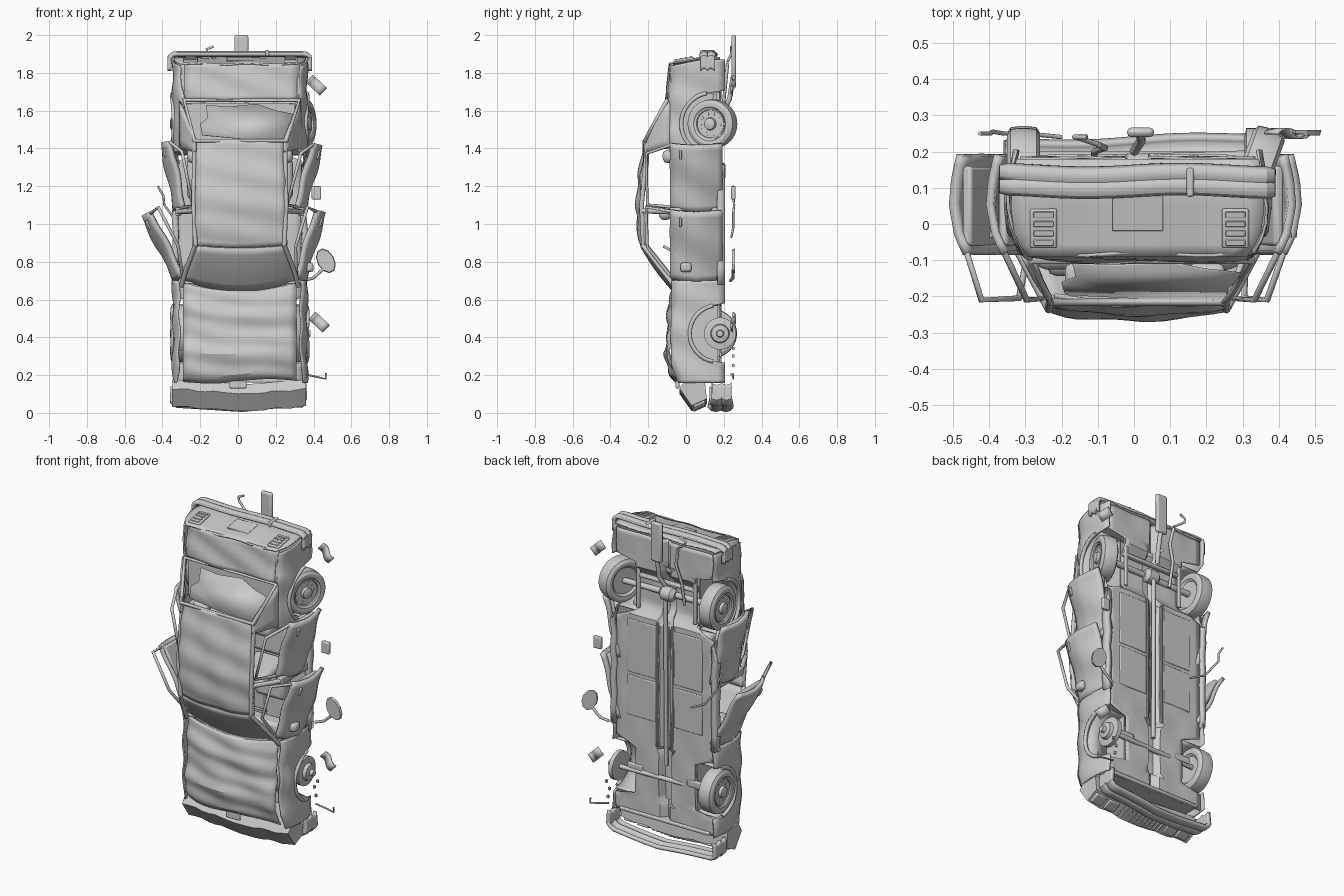
import bpy, bmesh, math, random
from mathutils import Vector, Euler

if "Cube" in bpy.data.objects:
    bpy.data.objects.remove(bpy.data.objects["Cube"])
random.seed(4)
CX = 0.01
pi, sin, cos = math.pi, math.sin, math.cos


def lerp(t, pts):
    if t <= pts[0][0]:
        return pts[0][1]
    for (a, p), (b, q) in zip(pts, pts[1:]):
        if t <= b:
            return p + (q - p) * (t - a) / (b - a)
    return pts[-1][1]


def mesh(name, verts, faces, loc=(0, 0, 0), rot=(0, 0, 0), thick=0, bevel=0):
    me = bpy.data.meshes.new(name)
    me.from_pydata([tuple(v) for v in verts], [], faces)
    bm = bmesh.new()
    bm.from_mesh(me)
    bmesh.ops.recalc_face_normals(bm, faces=bm.faces)
    bm.to_mesh(me)
    bm.free()
    ob = bpy.data.objects.new(name, me)
    bpy.context.collection.objects.link(ob)
    ob.location, ob.rotation_euler = loc, rot
    if thick:
        m = ob.modifiers.new("thickness", 'SOLIDIFY')
        m.thickness, m.offset = thick, 0
    if bevel:
        m = ob.modifiers.new("bevel", 'BEVEL')
        m.width, m.segments = bevel, 2
    return ob


def sheet(name, f, nu, nv, thick=0.008, **kw):
    vs = [f(i / nu, j / nv) for i in range(nu + 1) for j in range(nv + 1)]
    fs = [(i * (nv + 1) + j, i * (nv + 1) + j + 1, (i + 1) * (nv + 1) + j + 1, (i + 1) * (nv + 1) + j)
          for i in range(nu) for j in range(nv)]
    return mesh(name, vs, fs, thick=thick, **kw)


def loft(name, rings, **kw):
    n = len(rings[0])
    fs = [(k * n + i, k * n + (i + 1) % n, (k + 1) * n + (i + 1) % n, (k + 1) * n + i)
          for k in range(len(rings) - 1) for i in range(n)]
    fs += [tuple(range(n)), tuple(range((len(rings) - 1) * n, len(rings) * n))]
    return mesh(name, [v for r in rings for v in r], fs, **kw)


def box(name, c, s, rot=(0, 0, 0), bevel=0.006):
    x, y, z = (a / 2 for a in s)
    return loft(name, [[(k, -y, -z), (k, y, -z), (k, y, z), (k, -y, z)] for k in (-x, x)],
                loc=c, rot=rot, bevel=bevel)


def lathe(name, prof, loc, rot=(0, 0, 0), n=32):
    # revolve (x, radius) about the x axis
    return loft(name, [[(x, r * cos(2 * pi * i / n), r * sin(2 * pi * i / n)) for i in range(n)]
                       for x, r in prof], loc=loc, rot=rot)


def tube(name, pts, r, loc=(0, 0, 0), rot=(0, 0, 0), closed=False):
    cu = bpy.data.curves.new(name, 'CURVE')
    cu.dimensions, cu.bevel_depth, cu.bevel_resolution, cu.use_fill_caps = '3D', r, 2, True
    sp = cu.splines.new('POLY')
    sp.points.add(len(pts) - 1)
    for p, q in zip(sp.points, pts):
        p.co = (*q, 1)
    sp.use_cyclic_u = closed
    ob = bpy.data.objects.new(name, cu)
    bpy.context.collection.objects.link(ob)
    ob.location, ob.rotation_euler = loc, rot


def width(y):
    return lerp(y, [(-.1, .295), (-.08, .32), (-.02, .347), (.05, .355), (.13, .35), (.2, .335)])


def belt(z):
    return lerp(z, [(.16, -.04), (.25, -.075), (.4, -.08), (.7, -.075), (1.4, -.085), (1.65, -.1), (1.87, -.08)])


ARCH = [(.42, .17, .15), (1.53, .14, .165)]


def sill(z):
    y = .205
    for zc, yc, r in ARCH:
        if abs(z - zc) < r:
            y = min(y, yc - math.sqrt(r * r - (z - zc) ** 2))
    return y


# Side panels, sills, pillars and wheel wells
for s in (-1, 1):
    def panel(z0, z1, top=None):
        def f(u, v):
            z = z0 + (z1 - z0) * u
            a = belt(z) if top is None else top
            y = a + (sill(z) - a) * v
            if z > 1.7:  # the tail leans back towards the bumper
                z -= (z - 1.7) * max(0, .08 - y) * 1.2
            return (CX + s * (width(y) + .005 * sin(z * 31 + s + y * 14)), y, z)
        return f
    sheet("front_fender", panel(.16, .7), 36, 7)
    sheet("rear_quarter_panel", panel(1.38, 1.87), 36, 7)
    sheet("door_sill", panel(.68, 1.4, .165), 8, 2, .03)
    sheet("rear_roof_pillar", lambda u, v: (
        CX + s * (.318 + (.235 - .318) * v), -.085 - .135 * v - .012 * sin(v * pi),
        1.40 - .02 * v + u * (.25 + (.07 - .25) * v)), 4, 5, .012)
    tube("windshield_pillar", [(CX + s * .31, -.06, .67), (CX + s * .285, -.13, .76), (CX + s * .235, -.23, .89)], .013)
    tube("roof_rail", [(CX + s * .235, -.225, .88), (CX + s * .245, -.235, 1.1), (CX + s * .24, -.205, 1.42)], .012)
    box("centre_pillar", (CX + s * .325, .05, 1.065), (.03, .27, .045))
    tube("centre_pillar_upper", [(CX + s * .325, -.08, 1.065), (CX + s * .245, -.23, 1.07)], .014)
    for zc, yc, r in ARCH:
        arc = [pi * (.06 + .88 * i / 16) for i in range(17)]
        tube("wheel_arch_lip", [(CX + s * (width(yc - r * sin(a)) + .004), yc - r * sin(a), zc + r * cos(a))
                                for a in arc], .011)
        sheet("wheel_well", lambda u, v: (CX + s * (.34 - .14 * v), yc - r * sin(pi * u), zc + r * cos(pi * u)), 16, 1, .006)
        loft("wheel_well_inner_wall", [[(CX + s * (.2 + d), yc - r * sin(pi * i / 16), zc + r * cos(pi * i / 16))
                                        for i in range(17)] for d in (0, .006)])


# Crumpled hood, roof, trunk lid, windshield
def hood(u, v):
    a, z = 2 * u - 1, .17 + .52 * v
    y = lerp(z, [(.17, -.05), (.2, -.08), (.26, -.095), (.33, -.108), (.45, -.09), (.55, -.095), (.69, -.07)])
    y += .005 * sin(z * 55 + 2 * a) + .005 * sin(a * 6 + z * 16) + .02 * abs(a) ** 4
    return (CX + .3 * a, y, z - .045 * (1 - a * a) * v + .012 * sin(a * 3) * (1 - v))


def roof(u, v):
    a = 2 * u - 1
    z = .885 + .56 * v - .01 * cos(a * 2) * (1 - v)
    y = lerp(z, [(.88, -.235), (.95, -.247), (1.1, -.258), (1.25, -.245), (1.45, -.215)])
    y += .005 * sin(z * 38 + 2 * a) + .004 * sin(a * 7 + z * 9) + .005 * a + .022 * abs(a) ** 3
    return (CX + .005 + (.245 - .01 * v) * a, y, z)


def trunk(u, v):
    a, z = 2 * u - 1, 1.655 + .195 * v
    return (CX + .305 * a + .01, -.103 + .02 * v + .006 * sin(a * 5 + 8 * v) + .012 * a ** 4, z)


def windshield(u, v):
    a = 2 * u - 1
    return (CX + (.3 - .065 * v) * a, -.07 - .165 * v + .015 * a * a - .01 * sin(pi * v),
            .70 + .185 * v - .055 * (1 - a * a) * (1 - v) - .012 * (1 - a * a) * v)


sheet("hood", hood, 16, 26)
sheet("roof", roof, 14, 24, .012)
sheet("trunk_lid", trunk, 12, 8)
sheet("windshield", windshield, 14, 6, .006)

# Rear window frame with broken glass
W = [(-.23, -.215, 1.44), (.255, -.215, 1.44), (.325, -.1, 1.655), (-.285, -.1, 1.655)]
tube("rear_window_frame", W, .012, closed=True)
G = [(-.19, 1.47), (.02, 1.45), (.25, 1.445), (.26, 1.5), (.3, 1.58), (.2, 1.6), (.1, 1.635), (-.05, 1.62),
     (-.17, 1.63), (-.16, 1.56), (-.2, 1.53)]
mesh("rear_glass_shard", [(x, -.21 + (z - 1.44) * .53, z) for x, z in G], [tuple(range(len(G)))], thick=.005)

# Tail panel, lamps, plate recess and rear bumper
sheet("tail_panel", lambda u, v: (CX + (2 * u - 1) * (width(-.09 + .27 * v) - .005), -.09 + .27 * v,
                                  1.845 + .03 * min(1, v * 1.6) + .004 * sin(u * 14)), 14, 8)
for x in (-.25, .28):
    box("tail_lamp", (x, -.012, 1.866), (.075, .11, .02), rot=(.18, 0, 0))
    for k in range(4):
        box("tail_lamp_rib", (x, -.052 + k * .026, 1.869 + k * .005), (.055, .016, .008), rot=(.18, 0, 0), bevel=.002)
box("plate_recess", (.01, .03, 1.87), (.14, .1, .012), rot=(.18, 0, 0), bevel=.003)


def bumper(name, path, y0, y1, out, slope=0):
    def f(u, v):
        x, z = lerp(u, [(t, Vector((px, pz))) for t, px, pz in path])
        return (x, y0 + (y1 - y0) * v + slope * x + .005 * sin(x * 12),
                z + out * (abs(sin(2 * pi * v)) ** .5))
    sheet(name, f, 40, 12, .022)


bumper("rear_bumper", [(0, -.362, 1.81), (.1, -.362, 1.875), (.13, -.34, 1.892), (.87, .36, 1.892), (.9, .38, 1.875),
                       (1, .38, 1.81)], .083, .155, .012)
bumper("front_bumper", [(0, -.345, .14), (.1, -.35, .07), (.14, -.33, .05), (.52, .02, .028), (.86, .33, .06),
                        (.9, .355, .085), (1, .35, .16)], .13, .235, -.012, .03)
box("rear_bumper_guard", (.155, .115, 1.905), (.02, .08, .03))


# Crushed nose with grille and lamps
def bend(x):
    return abs(x - .02) * .075


NOSE = [(-.035, .1), (.03, .008), (.11, .045), (.1, .14), (0, .15)]
loft("nose_panel", [[(x, y, z + bend(x) + .005 * sin(x * 40) * (z < .12) * (abs(x) > .05)) for y, z in NOSE]
                    for x in [-.35 + .71 * i / 16 for i in range(17)]])
for x in (-.29, -.2, .22, .31):
    box("headlamp", (x, .07, .027 + bend(x)), (.075, .065, .02), rot=(.42, 0, 0))
for i in range(11):
    x = -.13 + i * .028
    box("grille_slat", (x, .07, .026 + bend(x)), (.008, .07, .016), rot=(.42, 0, 0), bevel=0)
box("hood_latch", (.0, -.045, .15), (.09, .02, .04))
box("radiator_support", (CX, .1, .17), (.6, .2, .02))


# Underside, kicked up over the rear axle
def floor(u, v):
    z = .16 + 1.7 * v
    w = lerp(z, [(.26, .33), (.27, .2), (.57, .2), (.6, .325), (1.34, .325), (1.38, .2), (1.69, .2), (1.71, .325)])
    x = (2 * u - 1) * w
    y = lerp(z, [(1.36, .182), (1.42, .135), (1.6, .135), (1.66, .182)])
    return (CX + x, y - .035 * (abs(x) < .035) + .003 * sin(x * 30) * sin(z * 18), z)


sheet("floor_pan", floor, 18, 68)
for s in (-1, 1):
    box("floor_pressing", (CX + s * .155, .186, 1.17), (.19, .012, .32), bevel=.005)
    box("floor_pressing_front", (CX + s * .155, .186, .87), (.19, .012, .24), bevel=.005)
    box("chassis_rail", (CX + s * .05, .185, .98), (.012, .015, .75), bevel=.003)
    box("rear_spring", (CX + s * .19, .17, 1.55), (.025, .015, .3))
    box("front_suspension_arm", (CX + s * .2, .18, .44), (.1, .025, .04))
box("rear_cross_member", (CX, .16, 1.6), (.4, .03, .02))
tube("front_axle", [(-.3, .17, .42), (.34, .19, .42)], .014)
tube("rear_axle", [(-.3, .14, 1.53), (.32, .15, 1.53)], .018)
lathe("differential", [(-.05, .02), (-.03, .04), (.03, .04), (.05, .02)], (CX, .155, 1.53))
tube("drive_shaft", [(CX, .175, .5), (CX, .18, 1.5)], .012)
tube("exhaust_pipe", [(-.11, .17, 1.5), (-.11, .2, 1.65), (-.08, .21, 1.75), (-.1, .22, 1.85)], .009)
box("muffler", (.018, .253, 1.88), (.075, .026, .24), bevel=.012)
tube("tail_pipe", [(.018, .25, 1.78), (.02, .23, 1.66), (.0, .2, 1.6)], .013)


# Wheels, with the front right one reduced to its brake disc
def wheel(c, s, rot):
    lathe("tyre", [(-.034, .078), (-.045, .09), (-.046, .11), (-.036, .127), (-.015, .13), (.015, .13), (.036, .127),
                   (.046, .11), (.045, .09), (.034, .078)], c, rot, 40)
    lathe("rim", [(-s * .03, .08), (s * .046, .084), (s * .042, .075), (s * .02, .07), (s * .03, .035),
                  (s * .05, .03), (s * .055, .018)], c, rot)
    m = Euler(rot).to_matrix()
    for k in range(10):
        a = 2 * pi * k / 10
        p = Vector(c) + m @ Vector((s * .029, .055 * cos(a), .055 * sin(a)))
        lathe("rim_vent", [(-.006, .011), (.006, .009)], p, rot, 8)


wheel((-.305, .135, 1.53), -1, (0, 0, 0))
wheel((.335, .14, 1.53), 1, (0, 0, -.35))
wheel((-.305, .14, .42), -1, (0, 0, 0))
lathe("brake_disc", [(-.02, .06), (-.015, .085), (.01, .085), (.015, .05), (.035, .045), (.04, .02), (.06, .016)],
      (.325, .18, .42))


# Four open doors, hinged at their front edge
def door(name, s, z, L, ang, front):
    loc, rot = (CX + s * .335, 0, z), (0, s * ang, 0)

    def f(u, v):
        y = -.08 + .27 * v
        o = lerp(y, [(-.08, -.045), (-.03, -.015), (.05, .006), (.12, -.002), (.19, -.025)])
        return (s * (o + .006 * sin(u * 9 + v * 4)), y, L * u)
    sheet(name, f, 12, 10, .022, loc=loc, rot=rot)
    a, b = (.16, L) if front else (.01, L - .07)
    tube(name + "_window_frame", [(s * -.04, -.08, .01), (s * -.09, -.205, a), (s * -.09, -.21, b),
                                  (s * -.04, -.08, L - .01)], .009, loc, rot)
    m = Euler(rot).to_matrix()
    box(name + "_inner_trim", Vector(loc) + m @ Vector((s * -.035, .05, L / 2)), (.03, .22, L * .92), rot, .01)
    box(name + "_handle", Vector(loc) + m @ Vector((s * .0, -.03, L * .85)), (.015, .015, .05), rot, .004)


for nm, s, z, L, a in (("front_door", 1, .7, .38, .29), ("front_door", -1, .7, .39, .47),
                       ("rear_door", 1, 1.07, .36, .26), ("rear_door", -1, 1.07, .37, .2)):
    door(nm, s, z, L, a, nm == "front_door")
box("door_mirror", (.375, .0, .77), (.05, .06, .05), bevel=.015)

# Interior
box("firewall", (CX, .05, .69), (.62, .24, .015))
box("dashboard", (CX, -.02, .75), (.6, .1, .08), bevel=.02)
box("parcel_shelf", (CX, -.07, 1.53), (.58, .015, .22))
box("rear_bench", (CX, .11, 1.24), (.56, .1, .22), bevel=.025)
box("rear_backrest", (CX, -.01, 1.37), (.56, .23, .07), rot=(.15, 0, 0), bevel=.025)
for s in (-1, 1):
    box("front_seat", (CX + s * .15, .11, .96), (.2, .09, .2), bevel=.025)
    box("front_seat_back", (CX + s * .15, -.02, 1.07), (.2, .25, .06), rot=(.2, 0, 0), bevel=.025)
    box("headrest", (.03 + s * .17, -.14, 1.42), (.1, .06, .04), bevel=.015)
tube("steering_wheel", [(.16 + .06 * cos(k * pi / 10), -.06 + .055 * sin(k * pi / 10), .85 - .03 * sin(k * pi / 10))
                        for k in range(20)], .007, closed=True)

# Debris lying at ground level
lathe("broken_mirror", [(-.008, .05), (.008, .054)], (.465, .252, .805), (-.5, 0, pi / 2), 10).scale = (1, .85, 1.3)
tube("broken_mirror_arm", [(.45, .25, .76), (.4, .25, .715), (.35, .235, .7)], .008)
box("loose_lamp", (.415, .25, 1.165), (.05, .025, .07))
for x, z in ((.415, 1.735), (.43, .48)):
    sheet("torn_plate", lambda u, v: ((u - .5) * .1, .012 * sin(u * 6), (v - .5) * .055), 8, 1, .006,
          loc=(x, .25, z), rot=(0, .75, 0))
tube("bent_rod", [(.35, .24, .205), (.42, .25, .19), (.465, .25, .18), (.465, .25, .21)], .005)
tube("torn_strip", [(-.2, .24, .93), (-.3, .25, .98), (-.36, .25, 1.06), (-.39, .255, 1.1), (-.395, .25, 1.15),
                    (-.425, .25, 1.2)], .006)
tube("tail_hook", [(-.1, .22, 1.86), (-.16, .24, 1.9), (-.165, .24, 1.925), (-.13, .24, 1.94)], .007)
for z in (.25, .3, .34):
    box("fragment", (random.uniform(.33, .4), .25, z), (.012, .012, .016), bevel=0)

# Smooth shading with sharp edges kept
for o in bpy.data.objects:
    if o.type == 'MESH':
        o.select_set(True)
        bpy.context.view_layer.objects.active = o
bpy.ops.object.shade_smooth_by_angle(angle=math.radians(30))
